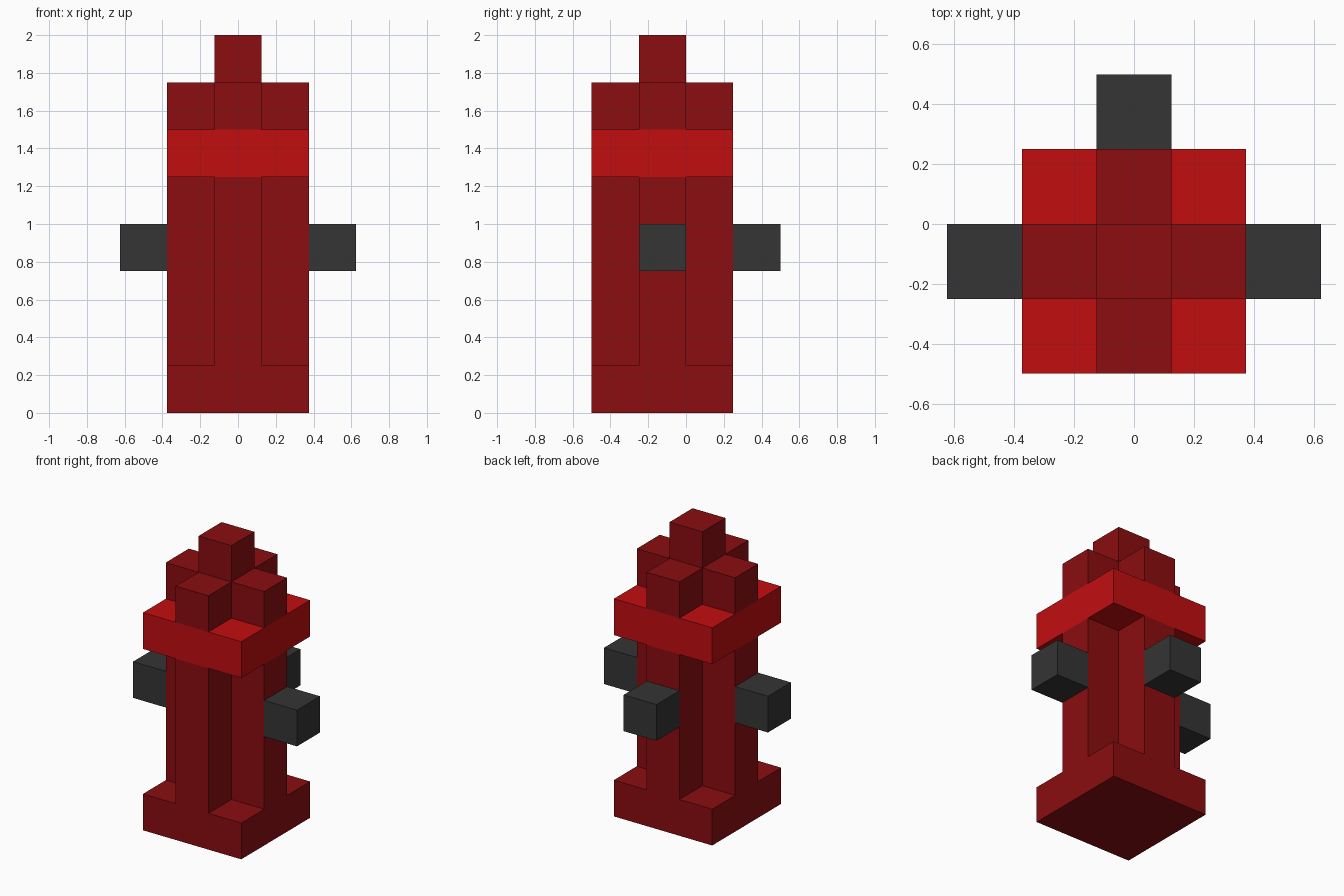
import bpy, bmesh

if "Cube" in bpy.data.objects:
    bpy.data.objects.remove(bpy.data.objects["Cube"])

U = 0.25      # one block
CY = -0.125   # body axis in y


def material(name, rgb):
    m = bpy.data.materials.new(name)
    m.diffuse_color = (*rgb, 1)
    m.use_nodes = True
    m.node_tree.nodes["Principled BSDF"].inputs["Base Color"].default_value = m.diffuse_color
    return m


dark_red = material("dark red", (0.258, 0.004, 0.005))
bright_red = material("bright red", (0.54, 0.004, 0.005))
charcoal = material("charcoal", (0.035, 0.035, 0.035))


def prism(name, outline, z0, z1, mat):
    """Extrude a plan outline upward from z0 to z1."""
    bm = bmesh.new()
    face = bm.faces.new([bm.verts.new((x, y, z0)) for x, y in outline])
    top = bmesh.ops.extrude_face_region(bm, geom=[face], use_keep_orig=True)["geom"]
    bmesh.ops.translate(bm, vec=(0, 0, z1 - z0),
                        verts=[v for v in top if isinstance(v, bmesh.types.BMVert)])
    bmesh.ops.recalc_face_normals(bm, faces=bm.faces)
    me = bpy.data.meshes.new(name)
    bm.to_mesh(me)
    bm.free()
    me.materials.append(mat)
    ob = bpy.data.objects.new(name, me)
    bpy.context.collection.objects.link(ob)
    return ob


def square(x, y, size):
    h = size / 2
    return [(x - h, y - h), (x + h, y - h), (x + h, y + h), (x - h, y + h)]


# Plus-shaped plan: one quarter turned four times about the body axis
a, b = U / 2, 1.5 * U
plus, quarter = [], [(b, -a), (b, a), (a, a)]
for _ in range(4):
    plus += [(x, y + CY) for x, y in quarter]
    quarter = [(-y, x) for x, y in quarter]

# Body, bottom to top
prism("base", square(0, CY, 3 * U), 0, U, dark_red)
prism("column", plus, U, 5 * U, dark_red)
prism("collar", square(0, CY, 3 * U), 5 * U, 6 * U, bright_red)
prism("bonnet", plus, 6 * U, 7 * U, dark_red)
prism("top_nut", square(0, CY, U), 7 * U, 8 * U, dark_red)

# Hose outlets on both sides and at the back
for name, dx, dy in (("left_outlet", -1, 0), ("right_outlet", 1, 0), ("back_outlet", 0, 1)):
    prism(name, square(dx * 2 * U, CY + dy * 2 * U, U), 3 * U, 4 * U, charcoal)
